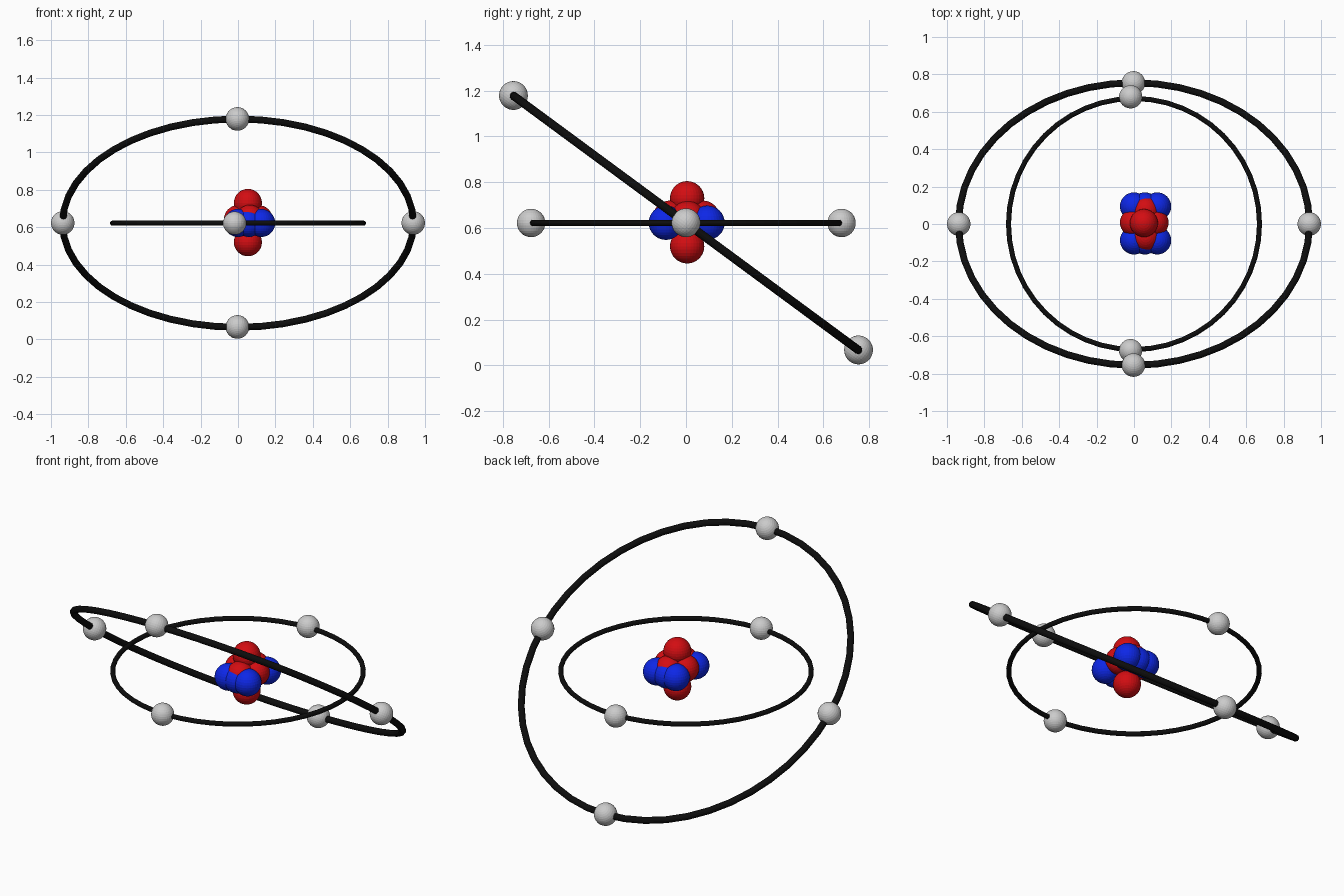
import bpy
from math import radians, sin, cos

if "Cube" in bpy.data.objects:
    bpy.data.objects.remove(bpy.data.objects["Cube"])

CZ = 0.622            # height of the atom's centre
TILT = radians(36.4)  # tilt of the outer orbit about x


def material(name, rgb):
    m = bpy.data.materials.new(name)
    m.diffuse_color = (*rgb, 1)
    m.use_nodes = True
    m.node_tree.nodes["Principled BSDF"].inputs["Base Color"].default_value = m.diffuse_color
    return m


RED = material("red", (0.65, 0.004, 0.006))
BLUE = material("blue", (0.004, 0.02, 0.8))
BLACK = material("black", (0.004, 0.004, 0.004))


def ball(name, loc, r, mat=None, rot=(0, 0, 0)):
    bpy.ops.mesh.primitive_uv_sphere_add(segments=32, ring_count=16, radius=r,
                                         location=loc, rotation=rot)
    o = bpy.context.object
    o.name = name
    if mat:
        o.data.materials.append(mat)


def orbit(name, major, minor, rot=(0, 0, 0)):
    bpy.ops.mesh.primitive_torus_add(major_radius=major, minor_radius=minor,
                                     major_segments=48, minor_segments=12,
                                     location=(0, 0, CZ), rotation=rot)
    o = bpy.context.object
    o.name = name
    o.data.materials.append(BLACK)


# Orbits
orbit("inner_orbit", 0.671, 0.0135)
orbit("outer_orbit", 0.938, 0.0185, (-TILT, 0, 0))

# Electrons on the inner orbit
for y in (-0.677, 0.68):
    ball("inner_electron", (-0.018, y, CZ), 0.062)

# Electrons on the tilted outer orbit
for a, b in ((0.937, 0), (-0.937, 0), (-0.003, 0.937), (-0.003, -0.937)):
    ball("outer_electron", (a, b * cos(TILT), CZ + 0.001 - b * sin(TILT)), 0.063,
         rot=(-TILT, 0, 0))

# Neutrons: two rows of three
for y in (-0.088, 0.094):
    for x in (0.0, 0.058, 0.124):
        ball("neutron", (x, y, CZ + 0.001), 0.075, BLUE)

# Protons: one above, one below, four around the middle
for x, y, z in ((0.053, 0.005, 0.73), (0.053, 0.005, 0.52),
                (0.0, 0.008, 0.643), (0.11, 0.008, 0.643),
                (0.063, 0.073, 0.645), (0.063, -0.07, 0.645)):
    ball("proton", (x, y, z), 0.075, RED)
